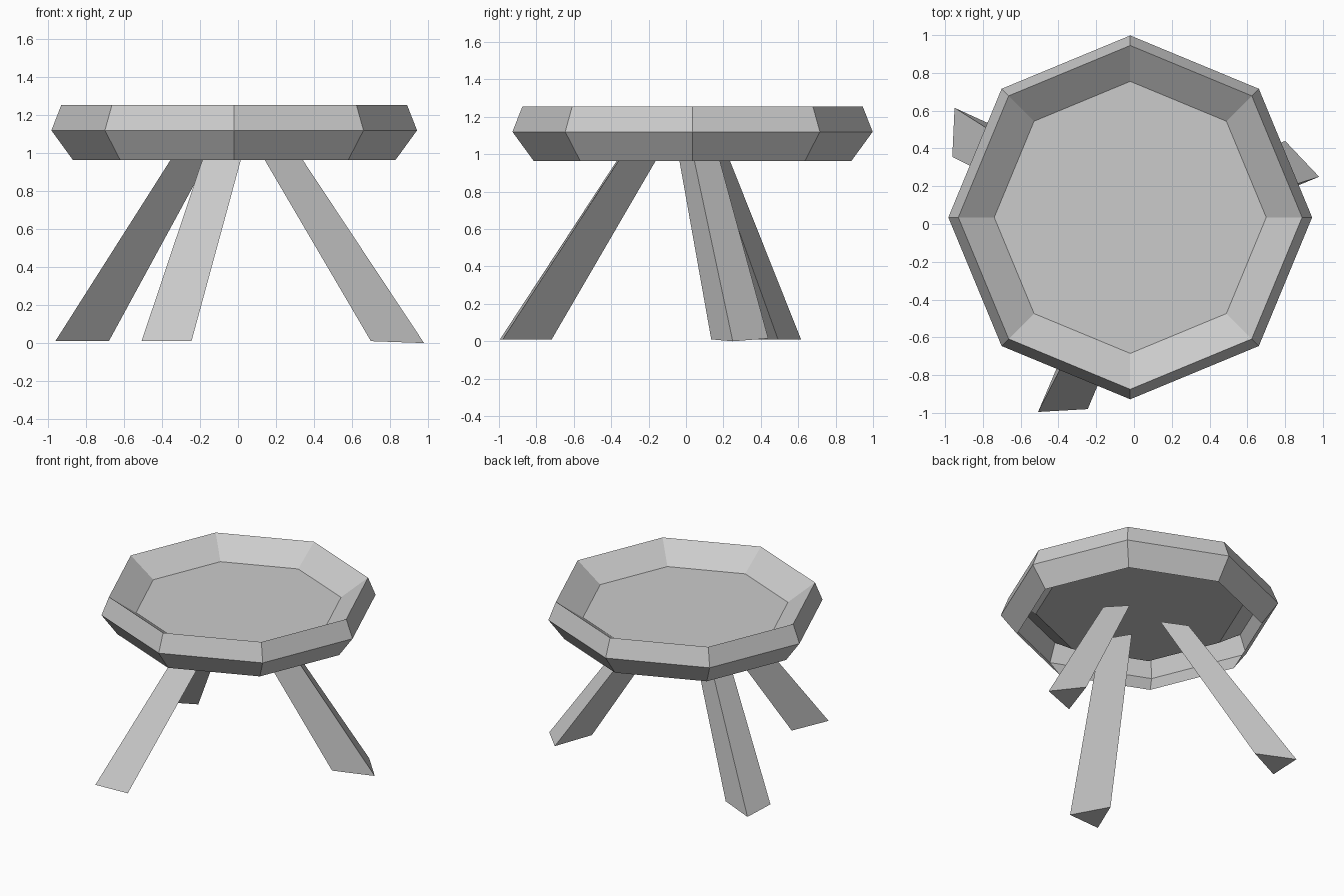
import bpy, bmesh, math

if "Cube" in bpy.data.objects:
    bpy.data.objects.remove(bpy.data.objects["Cube"])

grey = bpy.data.materials.new("plain grey")
grey.diffuse_color = (0.6, 0.6, 0.6, 1)
grey.use_nodes = True
grey.node_tree.nodes["Principled BSDF"].inputs["Base Color"].default_value = grey.diffuse_color


def finish(name, bm):
    bmesh.ops.recalc_face_normals(bm, faces=bm.faces)
    mesh = bpy.data.meshes.new(name)
    bm.to_mesh(mesh)
    bm.free()
    mesh.materials.append(grey)
    obj = bpy.data.objects.new(name, mesh)
    bpy.context.collection.objects.link(obj)
    return obj


def bridge(bm, a, b):
    n = len(a)
    for i in range(n):
        j = (i + 1) % n
        bm.faces.new((a[i], a[j], b[j], b[i]))


# Octagonal tray: open underneath, flared side, rim, sloped inner wall, floor
CX, CY, SIDES = -0.02, 0.035, 8
profile = [(0.85, 0.965), (0.963, 1.12), (0.91, 1.255), (0.72, 1.12)]
bm = bmesh.new()
rings = []
for r, z in profile:
    rings.append([bm.verts.new((CX + r * math.cos(k * math.tau / SIDES),
                                CY + r * math.sin(k * math.tau / SIDES), z))
                  for k in range(SIDES)])
for lower, upper in zip(rings, rings[1:]):
    bridge(bm, lower, upper)
bm.faces.new(rings[-1])
finish("tray_seat", bm)


# Splayed legs: tapering three-sided prisms from foot triangle to top triangle
def leg(name, foot, top, top_z=1.02):
    bm = bmesh.new()
    a = [bm.verts.new(p) for p in foot]
    b = [bm.verts.new((x, y, top_z)) for x, y in top]
    bridge(bm, a, b)
    bm.faces.new(a)
    bm.faces.new(b)
    finish(name, bm)


leg("right_leg",
    [(0.98, 0.25, 0.0), (0.80, 0.44, 0.015), (0.70, 0.135, 0.01)],
    [(0.304, 0.033), (0.178, 0.166), (0.108, -0.045)])
leg("front_leg",
    [(-0.245, -0.98, 0.01), (-0.39, -0.718, 0.01), (-0.508, -0.995, 0.01)],
    [(0.03, -0.325), (-0.089, -0.13), (-0.169, -0.334)])
leg("left_leg",
    [(-0.95, 0.615, 0.01), (-0.962, 0.355, 0.01), (-0.68, 0.492, 0.01)],
    [(-0.313, 0.213), (-0.32, 0.032), (-0.13, 0.129)])
